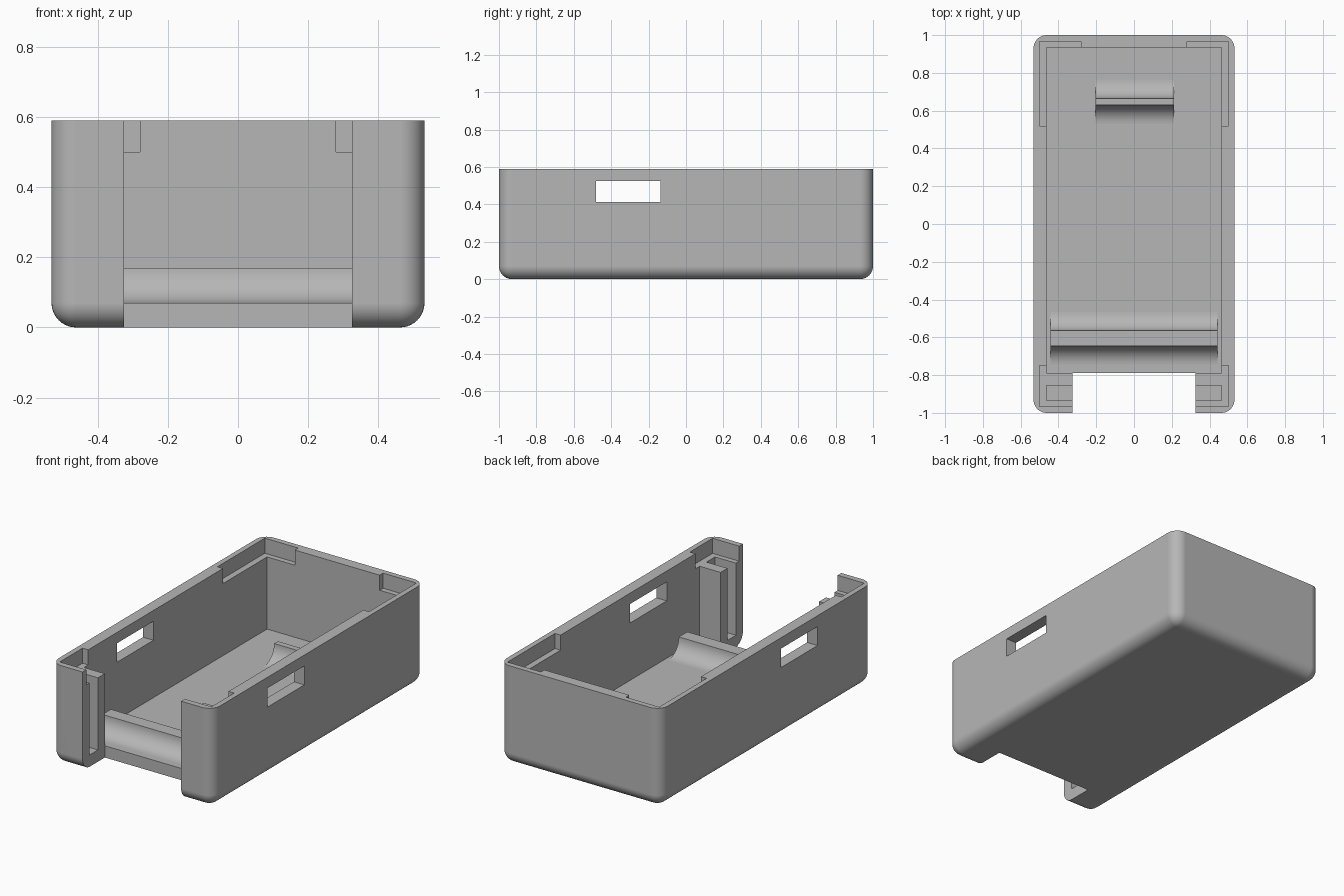
import bpy, bmesh, math

cube = bpy.data.objects.get("Cube")
if cube:
    bpy.data.objects.remove(cube, do_unlink=True)

# Main measurements
HX, HY, H = 0.532, 1.0, 0.59        # outer half width, half length, height
IX, BACK, FRONT = 0.463, 0.935, -0.79  # cavity limits
FLOOR, LEDGE, MOUTH, R = 0.07, 0.5, 0.325, 0.07

grey = bpy.data.materials.new("plain grey")
grey.use_nodes = True
grey.diffuse_color = (0.47, 0.47, 0.47, 1)
grey.node_tree.nodes["Principled BSDF"].inputs["Base Color"].default_value = grey.diffuse_color


def add_object(name, bm):
    bmesh.ops.recalc_face_normals(bm, faces=bm.faces[:])
    mesh = bpy.data.meshes.new(name)
    bm.to_mesh(mesh)
    bm.free()
    mesh.materials.append(grey)
    obj = bpy.data.objects.new(name, mesh)
    bpy.context.collection.objects.link(obj)
    return obj


def box_mesh(x, y, z):
    bm = bmesh.new()
    bmesh.ops.create_cube(bm, size=1)
    for v in bm.verts:
        v.co = [(r[0] + r[1]) / 2 + c * (r[1] - r[0]) for r, c in zip((x, y, z), v.co)]
    return bm


def activate(obj):
    bpy.ops.object.select_all(action='DESELECT')
    obj.select_set(True)
    bpy.context.view_layer.objects.active = obj


def cut(obj, x, y, z):
    cutter = add_object("cutter", box_mesh(x, y, z))
    cutter.hide_render = True
    mod = obj.modifiers.new("cut", 'BOOLEAN')
    mod.operation, mod.solver, mod.object = 'DIFFERENCE', 'EXACT', cutter
    activate(obj)
    bpy.ops.object.modifier_apply(modifier=mod.name)
    bpy.data.objects.remove(cutter, do_unlink=True)


def smooth(obj):
    activate(obj)
    bpy.ops.object.shade_smooth_by_angle(angle=math.radians(30))
    obj.modifiers.new("even shading", 'WEIGHTED_NORMAL').keep_sharp = True


# Shell: block rounded everywhere except round its top rim
bm = box_mesh((-HX, HX), (-HY, HY), (0, H))
edges = [e for e in bm.edges if any(v.co.z < H / 2 for v in e.verts)]
bmesh.ops.bevel(bm, geom=edges, offset=R, segments=10, profile=0.5, affect='EDGES')
shell = add_object("case_shell", bm)

# Cavity and the open mouth at the front
cut(shell, (-IX, IX), (FRONT, BACK), (FLOOR, 1))
cut(shell, (-MOUTH, MOUTH), (-1.2, -0.7), (FLOOR, 1))
cut(shell, (-MOUTH, MOUTH), (-1.2, FRONT), (-0.2, 0.3))

# Side windows
cut(shell, (-1, 1), (-0.48, -0.135), (0.412, 0.525))

# Front lid ledge
cut(shell, (-0.5, 0.5), (-0.965, -0.75), (LEDGE, 1))

# Back corner ledges and slots in the front pillars
for s in (-1, 1):
    def span(a, b):
        return tuple(sorted((s * a, s * b)))
    cut(shell, span(0.28, 0.5), (0.88, 0.967), (LEDGE, 1))
    cut(shell, span(0.4, 0.5), (0.52, 0.967), (LEDGE, 1))
    cut(shell, span(0.25, IX), (-0.935, -0.855), (FLOOR, 1))
smooth(shell)


# Floor ribs with concave flared flanks
def rib(name, x0, x1, y0, y1, r=0.1):
    arc = [(r * math.cos(t), r * math.sin(t))
           for t in (math.pi / 2 * i / 12 for i in range(13))]
    front = [(y0 - r + c, FLOOR + r - s) for c, s in reversed(arc)]
    back = [(y1 + r - c, FLOOR + r - s) for c, s in arc]
    base = [(y1 + r, FLOOR - 0.01), (y0 - r, FLOOR - 0.01)]
    bm = bmesh.new()
    face = bm.faces.new([bm.verts.new((x0, y, z)) for y, z in front + back + base])
    out = bmesh.ops.extrude_face_region(bm, geom=[face])
    bmesh.ops.translate(bm, vec=(x1 - x0, 0, 0),
                        verts=[v for v in out["geom"] if isinstance(v, bmesh.types.BMVert)])
    smooth(add_object(name, bm))


rib("front_rib", -0.443, 0.443, -0.645, -0.565)
rib("back_rib", -0.203, 0.213, 0.63, 0.665)
